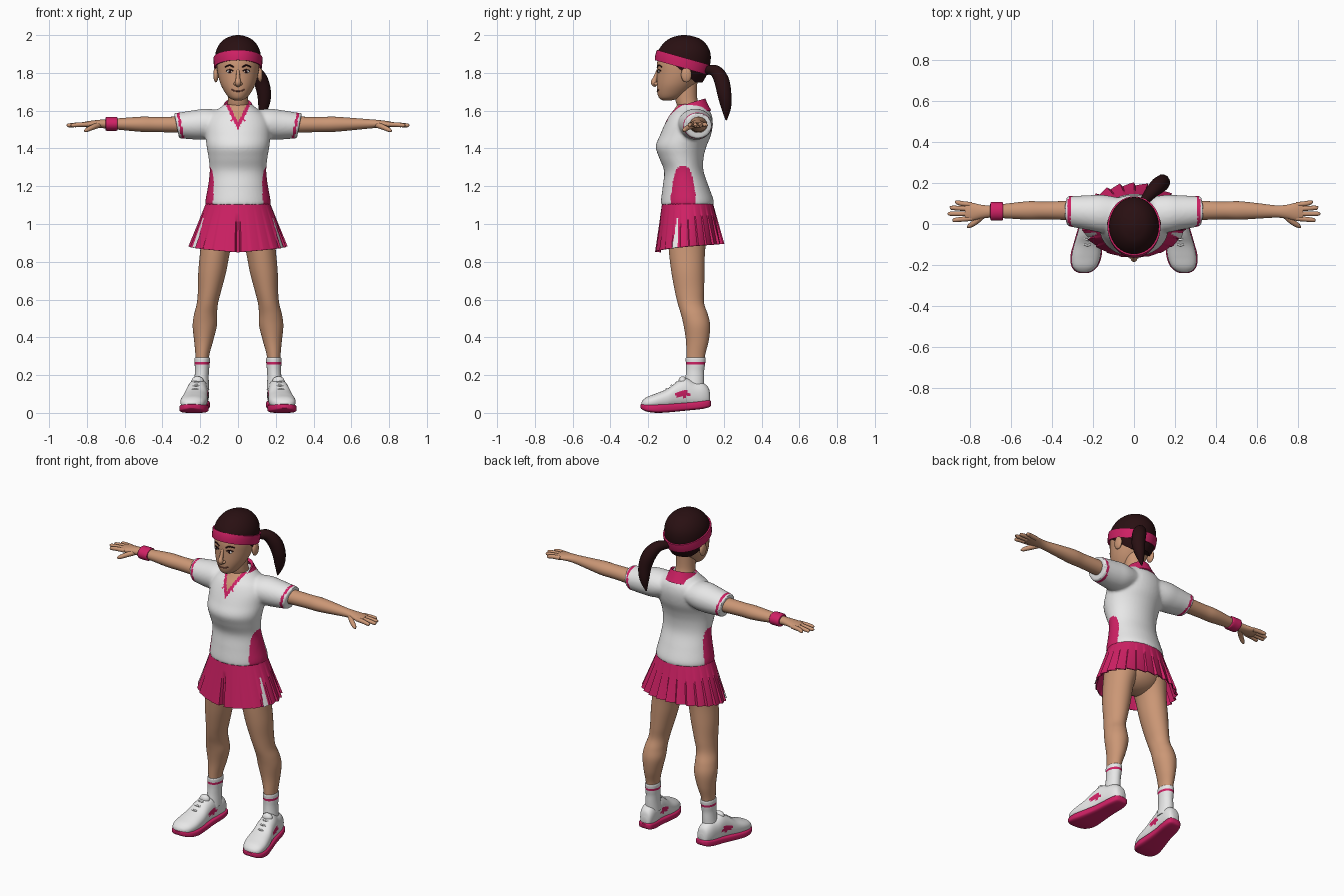
import bpy, bmesh, math
from mathutils import Vector

if "Cube" in bpy.data.objects:
    bpy.data.objects.remove(bpy.data.objects["Cube"], do_unlink=True)


def material(name, *rgb):
    m = bpy.data.materials.new(name)
    m.use_nodes = True
    m.diffuse_color = (*rgb, 1)
    m.node_tree.nodes["Principled BSDF"].inputs["Base Color"].default_value = (*rgb, 1)
    return m


SKIN = material("skin", .6, .31, .18)
WHITE = material("white cloth", .8, .8, .8)
PINK = material("pink cloth", .63, .015, .13)
HAIR = material("dark hair", .022, .005, .006)
LIPS = material("lip brown", .22, .07, .05)
parts = []


def finish(name, bm, mat):
    bmesh.ops.recalc_face_normals(bm, faces=bm.faces)
    me = bpy.data.meshes.new(name)
    bm.to_mesh(me)
    bm.free()
    ob = bpy.data.objects.new(name, me)
    bpy.context.collection.objects.link(ob)
    me.materials.append(mat)
    parts.append(ob)
    return ob


def spline(rows, steps=6):
    """Smooth in-between rows through the given ones."""
    out = []
    for i in range(len(rows) - 1):
        a, b, c, d = (rows[min(max(i + k, 0), len(rows) - 1)] for k in (-1, 0, 1, 2))
        for j in range(steps):
            t = j / steps
            out.append([q + .5 * t * (r - p + t * (2*p - 5*q + 4*r - s + t * (3*(q - r) + s - p)))
                        for p, q, r, s in zip(a, b, c, d)])
    return out + [list(rows[-1])]


def loft(name, axis, rows, mat, side=1, power=2, count=40, shear=0):
    """Rows: position on axis, two centre values, two radii."""
    bm, rings = bmesh.new(), []
    for s, c1, c2, r1, r2 in spline(rows):
        ring = []
        for k in range(count):
            a = 2 * math.pi * k / count
            u, v = (math.copysign(abs(f) ** (2 / power), f) for f in (math.cos(a), math.sin(a)))
            u, v = c1 + r1 * u, c2 + r2 * v
            x, y, z = {"x": (s + shear * (v - c2), u, v), "y": (u, s, v), "z": (u, v, s)}[axis]
            ring.append(bm.verts.new((side * x, y, z)))
        rings.append(ring)
    for lo, hi in zip(rings, rings[1:]):
        for k in range(count):
            bm.faces.new((lo[k], lo[k - 1], hi[k - 1], hi[k]))
    bm.faces.new(rings[0])
    bm.faces.new(rings[-1])
    return finish(name, bm, mat)


def upright(rows):
    """Rows of height, half width, front y, back y."""
    return [(z, 0, (f + b) / 2, w, (b - f) / 2) for z, w, f, b in rows]


def ball(name, centre, radii, mat):
    bm = bmesh.new()
    bmesh.ops.create_uvsphere(bm, u_segments=24, v_segments=16, radius=1)
    for v in bm.verts:
        v.co = Vector(c + r * p for c, r, p in zip(centre, radii, v.co))
    return finish(name, bm, mat)


def tube(name, points, mat):
    """Round tube through points of x, y, z, radius."""
    cu = bpy.data.curves.new(name, "CURVE")
    cu.dimensions, cu.bevel_depth, cu.bevel_resolution, cu.use_fill_caps = "3D", 1, 4, True
    pts = spline(points)
    sp = cu.splines.new("POLY")
    sp.points.add(len(pts) - 1)
    for p, (x, y, z, r) in zip(sp.points, pts):
        p.co, p.radius = (x, y, z, 1), r
    temp = bpy.data.objects.new(name + " path", cu)
    bpy.context.collection.objects.link(temp)
    me = bpy.data.meshes.new_from_object(temp.evaluated_get(bpy.context.evaluated_depsgraph_get()))
    bpy.data.objects.remove(temp)
    bm = bmesh.new()
    bm.from_mesh(me)
    for f in bm.faces:
        f.material_index = 0
    return finish(name, bm, mat)


def paint(ob, mat, rule):
    ob.data.materials.append(mat)
    for p in ob.data.polygons:
        if rule(p.center, p.normal):
            p.material_index = len(ob.data.materials) - 1


def keep(ob, point, normal):
    """Cut the mesh and keep the side the normal points to."""
    bm = bmesh.new()
    bm.from_mesh(ob.data)
    bmesh.ops.bisect_plane(bm, geom=bm.verts[:] + bm.edges[:] + bm.faces[:],
                           plane_co=point, plane_no=normal, clear_inner=True)
    bm.to_mesh(ob.data)
    bm.free()


def apply(ob, kind, **settings):
    mod = ob.modifiers.new(kind.lower(), kind)
    for k, v in settings.items():
        setattr(mod, k, v)
    bpy.context.view_layer.objects.active = ob
    bpy.ops.object.modifier_apply(modifier=mod.name)


# Shirt: torso and sleeves fused into one soft surface
shirt = loft("shirt", "z", upright([
    (1.1, .174, -.133, .147), (1.13, .172, -.132, .145), (1.2, .159, -.123, .12), (1.28, .15, -.116, .093),
    (1.35, .156, -.142, .093), (1.41, .166, -.16, .108), (1.47, .172, -.138, .132), (1.53, .172, -.112, .142),
    (1.575, .15, -.088, .137), (1.605, .11, -.064, .122), (1.635, .07, -.045, .1)]), WHITE)
sleeves = [loft("sleeve", "x", [
    (.06, .045, 1.54, .08, .06), (.15, .05, 1.53, .092, .08), (.22, .055, 1.524, .085, .078),
    (.29, .06, 1.521, .077, .07), (.325, .064, 1.52, .073, .067)], WHITE, side, shear=.2) for side in (1, -1)]
bpy.ops.object.select_all(action="DESELECT")
for ob in [shirt] + sleeves:
    ob.select_set(True)
bpy.context.view_layer.objects.active = shirt
bpy.ops.object.join()
parts = [shirt]
apply(shirt, "REMESH", mode="VOXEL", voxel_size=.008)
apply(shirt, "SMOOTH", factor=.5, iterations=6)
shirt.data.materials.clear()
shirt.data.materials.append(WHITE)
for p in shirt.data.polygons:
    p.material_index = 0


def side_panel(c, n):
    return abs(c.x) > .1 and c.z < 1.31 - 9 * (c.y + .015) ** 2 * (1 + 800 * (c.y + .015) ** 2) and abs(c.y + .015) < .066


def sleeve_stripe(c, n):
    return .298 < abs(c.x) - .2 * (c.z - 1.52) < .312


paint(shirt, PINK, lambda c, n: side_panel(c, n) or sleeve_stripe(c, n)
      or (c.y < 0 and c.z - 2 * abs(c.x) > 1.5))
paint(shirt, SKIN, lambda c, n: c.y < 0 and c.z - 2 * abs(c.x) > 1.54)

# Collar: folded strip, open at the front
bm, last = bmesh.new(), None
for k in range(49):
    a = .3 + (2 * math.pi - .6) * k / 48
    w = math.sqrt(.5 - .5 * math.cos(a))
    s, c = math.sin(a), -math.cos(a)
    row = [bm.verts.new(p) for p in (
        (.062 * s, .015 + .075 * c, 1.56 + .09 * w), (.07 * s, .015 + .086 * c, 1.572 + .088 * w),
        (.088 * s, .012 + .106 * c, 1.552 + .068 * w), (.105 * s, .012 + .118 * c, 1.53 + .07 * w))]
    if last:
        for j in range(3):
            bm.faces.new((last[j], last[j + 1], row[j + 1], row[j]))
    last = row
apply(finish("collar", bm, PINK), "SOLIDIFY", thickness=.008, offset=0)

# Pleated skirt with a front slit and white side inserts
bm, last = bmesh.new(), None
count = 192
for i in range(15):
    t, row = i / 14, []
    for k in range(count):
        a = 2 * math.pi * k / count
        w = .5 - .5 * math.cos(a)
        m = 1 + t * (.03 - .1 * (.2 + .8 * w) * ((k / 8) % 1))
        if min(k, count - k) < 2 and t > .35:
            m -= .14 * t
        front, back = -.125 - .035 * t, .14 + .058 * t
        mid, depth = (front + back) / 2, (back - front) / 2
        row.append(bm.verts.new(((.166 + .089 * t) * m * math.sin(a), mid - depth * m * math.cos(a),
                                 1.12 - t * (.27 - .045 * math.sqrt(w)))))
    if last:
        for k in range(count):
            bm.faces.new((last[k - 1], last[k], row[k], row[k - 1]))
    last = row
skirt = finish("skirt", bm, PINK)
paint(skirt, WHITE, lambda c, n: c.z < 1.03 and
      abs(math.atan2(abs(c.x) / .25, (.02 - c.y) / .18) - 1.12) < .02 + .4 * (1.03 - c.z))
apply(skirt, "SOLIDIFY", thickness=.005)
ball("pelvis", (0, .01, .97), (.165, .115, .11), SKIN)

# Head and neck
loft("neck", "z", [(1.5, 0, .02, .07, .07), (1.6, 0, .018, .06, .06), (1.66, 0, .002, .054, .058),
                   (1.76, 0, 0, .056, .06)], SKIN)
head = loft("head", "z", upright([
    (1.655, .02, -.125, -.075), (1.667, .045, -.142, -.03), (1.695, .068, -.152, .01), (1.74, .092, -.155, .05),
    (1.8, .108, -.154, .09), (1.86, .113, -.152, .11), (1.92, .1, -.13, .1), (1.97, .05, -.06, .05)]), SKIN)
bpy.context.view_layer.update()


def face_y(x, z):
    return head.ray_cast(Vector((x, -1, z)), Vector((0, 1, 0)))[1].y


def face_line(name, points, radius, mat):
    tube(name, [(x, face_y(x, z), z, radius) for x, z in points], mat)


tube("nose", [(0, -.148, 1.815, .008), (0, -.162, 1.775, .011), (0, -.17, 1.748, .016), (0, -.155, 1.735, .012)], SKIN)
face_line("mouth", [(-.035, 1.712), (-.015, 1.704), (.015, 1.704), (.035, 1.712)], .0035, LIPS)
for side, word in ((1, "left"), (-1, "right")):
    x = .043 * side
    y = face_y(x, 1.807)
    ball(word + "_eye", (x, y, 1.807), (.017, .005, .008), WHITE)
    ball(word + "_iris", (x, y - .003, 1.807), (.0075, .004, .0075), HAIR)
    face_line(word + "_eyelid", [(side * .025, 1.81), (x, 1.817), (side * .062, 1.81)], .003, HAIR)
    face_line(word + "_brow", [(side * .022, 1.83), (x, 1.84), (side * .068, 1.832)], .004, HAIR)
    ball(word + "_nostril", (side * .013, -.158, 1.742), (.011, .013, .009), SKIN)
    ball(word + "_ear", (side * .117, .002, 1.79), (.014, .028, .04), SKIN)

# Hair, headband and ponytail
HAIR_ROWS = [(1.75, .085, -.1, .088), (1.8, .113, -.15, .115), (1.86, .121, -.157, .13), (1.91, .118, -.15, .128),
             (1.95, .1, -.125, .108), (1.98, .07, -.09, .075), (1.995, .035, -.05, .03), (2, .008, -.02, .0)]
TILT = Vector((0, .27, .96))
BAND = Vector((0, -.15, 1.892))
keep(loft("hair_cap", "z", upright(HAIR_ROWS), HAIR), BAND, TILT)
nape = loft("hair_nape", "z", upright(HAIR_ROWS), HAIR)
keep(nape, BAND, -TILT)
keep(nape, (0, -.07, 1.85), (0, .1, .12))
band = loft("headband", "z", upright([(z, w + .004, f - .004, b + .004) for z, w, f, b in HAIR_ROWS]), PINK)
keep(band, BAND - TILT * .027, TILT)
keep(band, BAND + TILT * .027, -TILT)
apply(band, "SOLIDIFY", thickness=.008, offset=0)
tube("ponytail", [(.04, .1, 1.815, .02), (.085, .155, 1.81, .032), (.12, .188, 1.76, .04), (.138, .203, 1.69, .038),
                  (.135, .212, 1.62, .028), (.122, .213, 1.55, .004)], HAIR)

# Limbs, built for each side
for side, word in ((1, "left"), (-1, "right")):
    loft(word + "_arm", "x", [
        (.25, .065, 1.525, .05, .045), (.34, .066, 1.526, .046, .042), (.44, .066, 1.527, .043, .04),
        (.51, .066, 1.528, .045, .04), (.6, .064, 1.529, .038, .033), (.69, .061, 1.53, .03, .025),
        (.74, .06, 1.53, .033, .021), (.79, .06, 1.528, .043, .017), (.825, .06, 1.526, .04, .012)], SKIN, side)
    for finger, y, reach, spread in (("index", .027, .885, -.008), ("middle", .05, .905, 0),
                                     ("ring", .073, .897, .006), ("little", .094, .872, .012)):
        tube(f"{word}_{finger}_finger", [(side * .79, y, 1.527, .012), (side * .84, y + spread / 2, 1.526, .012),
                                         (side * (reach - .008), y + spread, 1.522, .01),
                                         (side * reach, y + spread, 1.521, .004)], SKIN)
    tube(word + "_thumb", [(side * .735, .045, 1.525, .016), (side * .77, .012, 1.512, .014),
                           (side * .8, -.008, 1.498, .011), (side * .813, -.016, 1.492, .004)], SKIN)

    loft(word + "_leg", "z", [
        (.95, .1, .01, .095, .105), (.86, .12, .005, .08, .096), (.75, .136, .01, .074, .088),
        (.65, .15, .018, .062, .078), (.58, .162, .026, .056, .07), (.52, .172, .045, .061, .071),
        (.46, .176, .058, .064, .07), (.38, .182, .06, .05, .06), (.3, .189, .051, .036, .049),
        (.22, .19, .048, .034, .046)], SKIN, side)
    sock = loft(word + "_sock", "z", [
        (.12, .195, .04, .043, .055), (.18, .193, .046, .038, .05), (.22, .191, .048, .037, .048),
        (.25, .19, .05, .039, .05), (.285, .189, .051, .041, .053), (.293, .189, .051, .038, .05)], WHITE, side)
    paint(sock, PINK, lambda c, n: .253 < c.z < .269)

    def foot(rows, grow=0):
        return [(y, .212 - .14 * y, (lo + hi) / 2, w + grow, (hi - lo) / 2) for y, w, lo, hi in rows]

    shoe = loft(word + "_shoe", "y", foot([
        (.128, .018, .05, .1), (.118, .034, .04, .135), (.09, .045, .03, .158), (.045, .05, .03, .165),
        (0, .053, .03, .182), (-.05, .058, .025, .162), (-.1, .066, .02, .127), (-.16, .07, .02, .102),
        (-.205, .06, .02, .085), (-.228, .038, .025, .068), (-.236, .015, .03, .055)]), WHITE, side, power=2.3)
    paint(shoe, PINK, lambda c, n: ((c.y + .02) / .042) ** 2 + ((c.z - .1) / .017) ** 2 < 1)
    loft(word + "_sole", "y", foot([
        (.133, .018, .04, .062), (.122, .038, .03, .068), (.08, .049, .02, .064), (0, .053, .012, .055),
        (-.08, .064, .004, .05), (-.15, .073, 0, .047), (-.2, .064, .005, .046), (-.228, .042, .015, .047),
        (-.24, .016, .025, .045)], .003), PINK, side, power=4)
    ball(word + "_shoe_tongue", (side * .214, -.018, .168), (.032, .022, .026), WHITE)
    for y, z in ((-.05, .162), (-.077, .145), (-.104, .126)):
        x = .212 - .14 * y
        tube(word + "_lace", [(side * (x + d), y + abs(d) / 3, z - 12 * d * d, .005)
                              for d in (-.036, -.018, 0, .018, .036)], WHITE)

# Wristband on the right wrist
loft("wristband", "x", [(.638, .062, 1.53, .036, .03), (.642, .062, 1.53, .044, .036), (.668, .062, 1.53, .045, .037),
                        (.697, .062, 1.53, .044, .036), (.701, .062, 1.53, .034, .028)], PINK, -1)

# Smooth shading with crisp edges
bpy.ops.object.select_all(action="DESELECT")
for ob in parts:
    ob.select_set(True)
bpy.context.view_layer.objects.active = shirt
bpy.ops.object.shade_smooth_by_angle(angle=math.radians(40))
